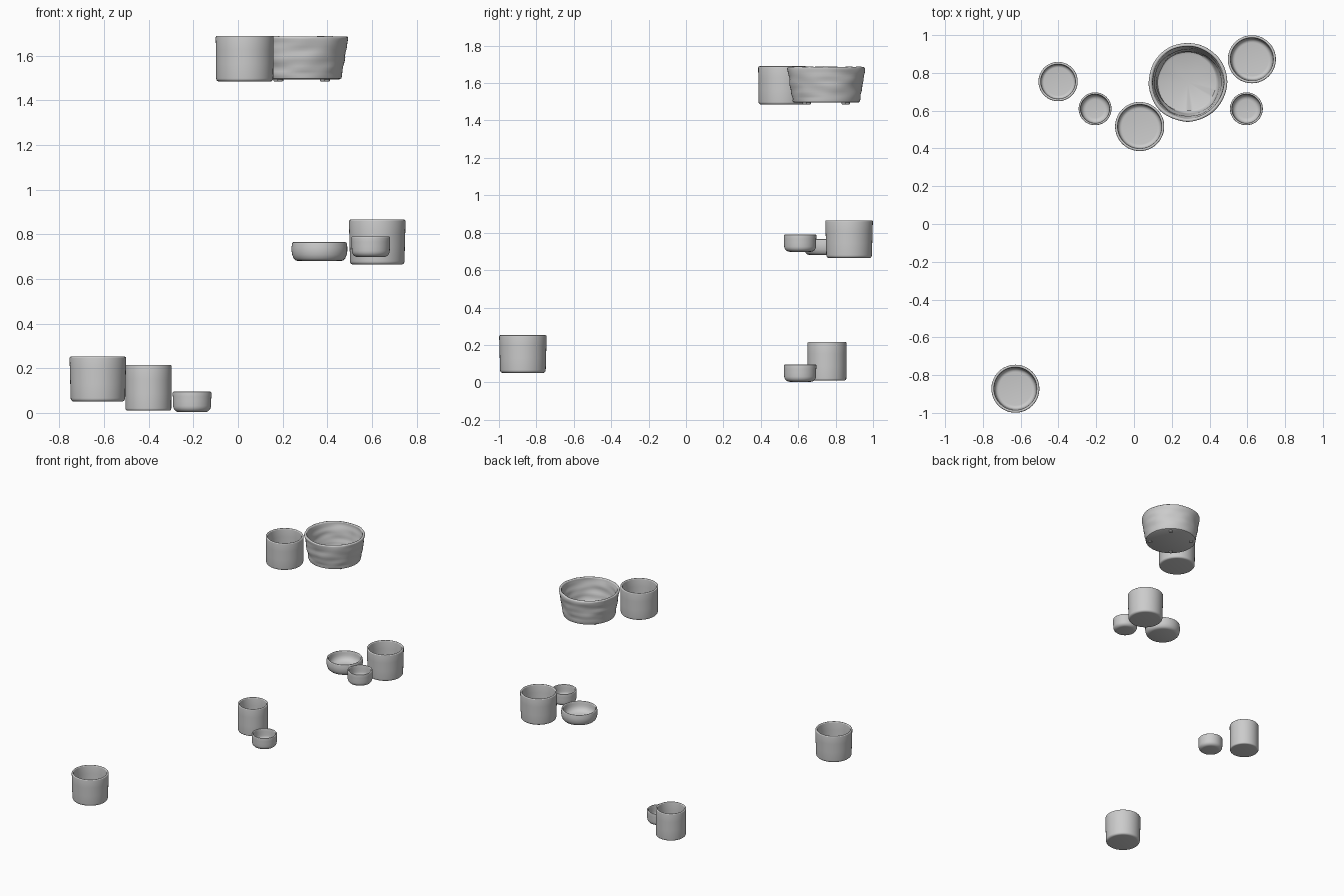
import bpy, bmesh, math
from mathutils import Vector, noise

if "Cube" in bpy.data.objects:
    bpy.data.objects.remove(bpy.data.objects["Cube"])

SEG = 64


def arc(cx, cz, r, a0, a1, n=5):
    """Points on a quarter-like arc, angles in degrees."""
    return [(cx + r * math.cos(math.radians(a0 + (a1 - a0) * i / n)),
             cz + r * math.sin(math.radians(a0 + (a1 - a0) * i / n))) for i in range(n + 1)]


def vessel_profile(r_bot, r_top, h, wall, fillet, floor, inner_fillet):
    """Closed pot section: base, rounded foot, wall, rounded lip, inside wall, floor."""
    lip = wall / 2
    pts = [(0, 0)]
    pts += arc(r_bot - fillet, fillet, fillet, -90, 0)
    for t in (0.35, 0.7):
        pts.append((r_bot + (r_top - r_bot) * t, fillet + (h - fillet - lip) * t))
    pts += arc(r_top - lip, h - lip, lip, 0, 180, 8)
    ri = r_bot - wall
    for t in (0.7, 0.35):
        pts.append((ri + (r_top - r_bot) * t, fillet + (h - fillet - lip) * t))
    pts += arc(ri - inner_fillet, floor + inner_fillet, inner_fillet, 0, -90)
    pts.append((0, floor))
    return pts


def lathe(name, profile, loc, angle=40, wobble=0.0):
    bm = bmesh.new()
    rings = []
    for r, z in profile:
        if r < 1e-6:
            rings.append([bm.verts.new((0, 0, z))])
        else:
            rings.append([bm.verts.new((r * math.cos(2 * math.pi * i / SEG),
                                        r * math.sin(2 * math.pi * i / SEG), z)) for i in range(SEG)])
    for a, b in zip(rings, rings[1:]):
        for i in range(SEG):
            j = (i + 1) % SEG
            vs = [a[i % len(a)], a[j % len(a)], b[j % len(b)], b[i % len(b)]]
            bm.faces.new(list(dict.fromkeys(vs)))
    if wobble:
        # hand-formed unevenness, fading out at the base
        top = max(z for _, z in profile)
        for v in bm.verts:
            k = v.co.z / top
            d = Vector((v.co.x, v.co.y, 0))
            if d.length > 0.1 and k > 0.1:
                n = noise.noise(Vector((v.co.x * 9, v.co.y * 9, v.co.z * 28)))
                v.co += d.normalized() * n * wobble
                v.co.z += k ** 4 * wobble * 0.6 * noise.noise(Vector((v.co.x * 16, v.co.y * 16, 3)))
    bmesh.ops.recalc_face_normals(bm, faces=bm.faces)
    me = bpy.data.meshes.new(name)
    bm.to_mesh(me)
    bm.free()
    ob = bpy.data.objects.new(name, me)
    bpy.context.collection.objects.link(ob)
    ob.location = loc
    bpy.ops.object.select_all(action='DESELECT')
    ob.select_set(True)
    bpy.context.view_layer.objects.active = ob
    bpy.ops.object.shade_smooth_by_angle(angle=math.radians(angle))
    return ob


# Straight-sided cups
wide_cup = vessel_profile(0.122, 0.127, 0.202, 0.014, 0.016, 0.014, 0.02)
lathe("wide_cup_front", wide_cup, (-0.628, -0.872, 0.05))
lathe("wide_cup_back", wide_cup, (0.624, 0.872, 0.664))
lathe("tall_cup", vessel_profile(0.103, 0.104, 0.205, 0.013, 0.010, 0.014, 0.016), (-0.402, 0.754, 0.01))
lathe("high_cup", vessel_profile(0.128, 0.130, 0.205, 0.014, 0.014, 0.014, 0.02), (0.030, 0.516, 1.485))

# Small sauce bowls
small_bowl = vessel_profile(0.085, 0.087, 0.092, 0.011, 0.028, 0.012, 0.026)
lathe("small_bowl_left", small_bowl, (-0.206, 0.610, 0.003))
lathe("small_bowl_right", small_bowl, (0.595, 0.610, 0.698))

# Shallow dish with bulging side
dish = [(0, 0), (0.095, 0), (0.107, 0.004), (0.116, 0.013), (0.122, 0.028), (0.125, 0.045),
        (0.125, 0.062), (0.123, 0.075)] + arc(0.1165, 0.079, 0.006, 0, 180, 6) + \
       [(0.109, 0.066), (0.107, 0.050), (0.101, 0.034), (0.088, 0.021), (0.065, 0.014), (0, 0.012)]
lathe("shallow_dish", dish, (0.365, 0.755, 0.68))

# Large hand-formed bowl: flared wall subdivided vertically for the uneven surface
H, N = 0.192, 14
big = [(0, 0), (0.170, 0), (0.178, 0.004)]
big += [(0.180 + 0.028 * t / N, 0.010 + (H - 0.020) * t / N) for t in range(N + 1)]
big += arc(0.199, H - 0.009, 0.009, 10, 170, 6)
big += [(0.190 - 0.027 * t / N, (H - 0.012) - (H - 0.044) * t / N) for t in range(N + 1)]
big += [(0.158, 0.022), (0.149, 0.017), (0, 0.015)]
lathe("large_bowl", big, (0.285, 0.750, 1.495), wobble=0.006)

# Little feet under the large bowl
foot = [(0, 0), (0.009, 0), (0.013, 0.003), (0.014, 0.012), (0, 0.012)]
for i in range(4):
    a = math.radians(-40 + 90 * i)
    lathe(f"bowl_foot_{i + 1}", foot,
          (0.285 + 0.148 * math.cos(a), 0.750 + 0.148 * math.sin(a), 1.485))
